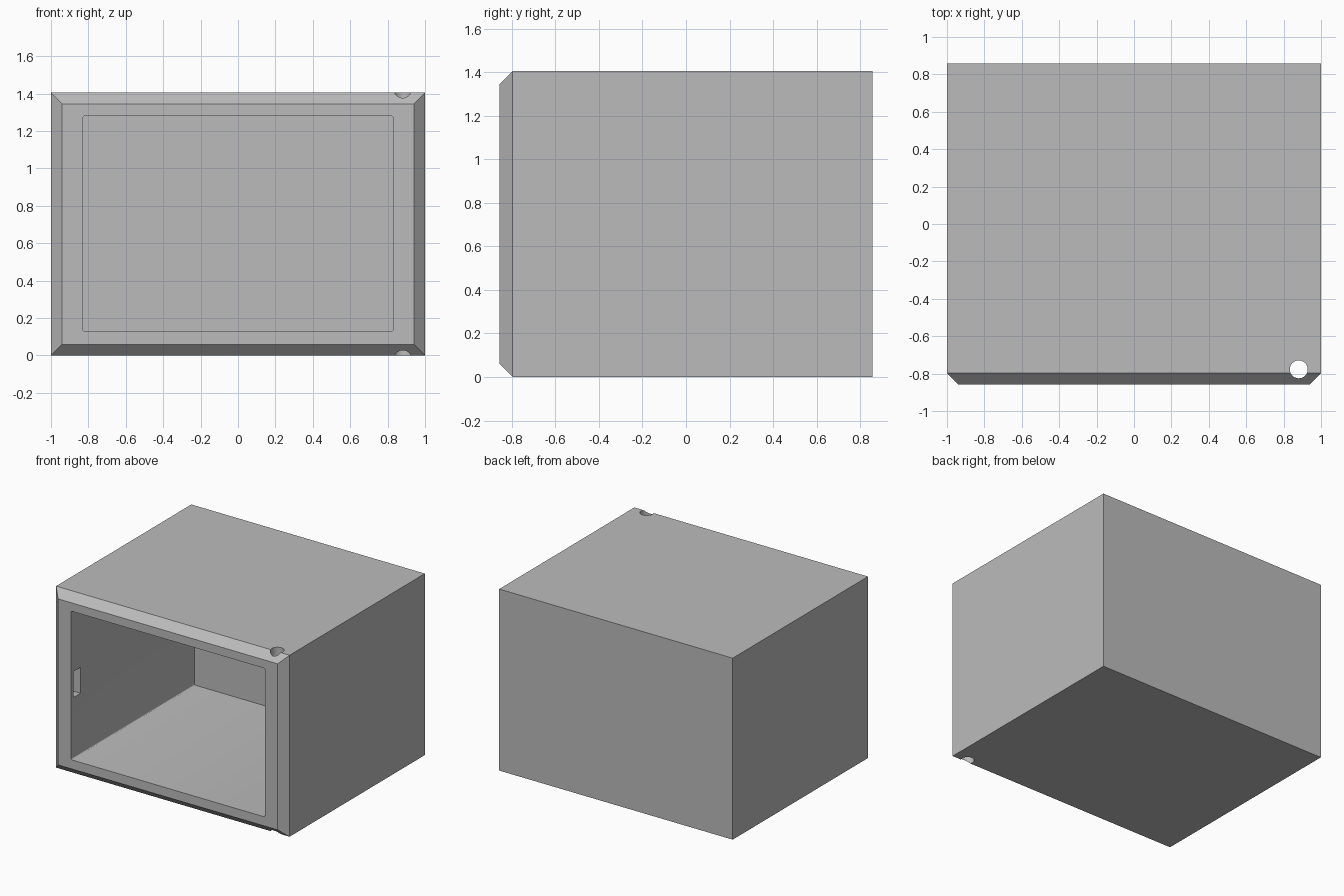
import bpy, bmesh
from mathutils import Matrix

if "Cube" in bpy.data.objects:
    bpy.data.objects.remove(bpy.data.objects["Cube"])

W, D, H = 1.0, 0.857, 1.405   # half width, half depth, height
CH = 0.06                     # front chamfer

grey = bpy.data.materials.new("plain_grey")
grey.diffuse_color = (0.5, 0.5, 0.5, 1)
grey.use_nodes = True
grey.node_tree.nodes["Principled BSDF"].inputs["Base Color"].default_value = grey.diffuse_color


def to_object(name, bm):
    bmesh.ops.recalc_face_normals(bm, faces=bm.faces)
    mesh = bpy.data.meshes.new(name)
    bm.to_mesh(mesh)
    bm.free()
    mesh.materials.append(grey)
    obj = bpy.data.objects.new(name, mesh)
    bpy.context.collection.objects.link(obj)
    return obj


def box(name, x0, x1, y0, y1, z0, z1, round_y=0):
    bm = bmesh.new()
    bmesh.ops.create_cube(bm, size=1)
    for v in bm.verts:
        v.co = ((x0, x1)[v.co.x > 0], (y0, y1)[v.co.y > 0], (z0, z1)[v.co.z > 0])
    if round_y:
        edges = [e for e in bm.edges if abs(e.verts[0].co.y - e.verts[1].co.y) > 0.01]
        bmesh.ops.bevel(bm, geom=edges, offset=round_y, segments=3, profile=0.5, affect='EDGES')
    return to_object(name, bm)


# Cabinet shell: rectangular rings from the chamfered front to the back
bm = bmesh.new()
rings = []
for y, inset in ((-D, CH), (-D + CH, 0), (D, 0)):
    x, lo, hi = W - inset, inset, H - inset
    rings.append([bm.verts.new(p) for p in ((-x, y, lo), (x, y, lo), (x, y, hi), (-x, y, hi))])
bm.faces.new(rings[0])
bm.faces.new(rings[-1])
for a, b in zip(rings, rings[1:]):
    for i in range(4):
        j = (i + 1) % 4
        bm.faces.new((a[i], a[j], b[j], b[i]))
cabinet = to_object("cabinet", bm)

# Main compartment and latch slot in the left inner wall
cavity = box("cavity_cutter", -0.83, 0.83, -1.0, 0.655, 0.13, 1.28, round_y=0.01)
slot = box("latch_slot_cutter", -0.92, -0.78, -0.827, -0.742, 0.6, 0.8)

# Vertical hinge pin hole through the front right corner
bm = bmesh.new()
bmesh.ops.create_cone(bm, cap_ends=True, segments=32, radius1=0.048, radius2=0.048,
                      depth=2, matrix=Matrix.Translation((0.881, -0.777, H / 2)))
for f in bm.faces:
    f.smooth = len(f.verts) == 4
pin = to_object("hinge_hole_cutter", bm)

for cutter in (cavity, slot, pin):
    mod = cabinet.modifiers.new(cutter.name, 'BOOLEAN')
    mod.operation = 'DIFFERENCE'
    mod.solver = 'EXACT'
    mod.object = cutter

# Apply the cuts and remove the cutters
bpy.context.view_layer.objects.active = cabinet
cabinet.select_set(True)
for mod in list(cabinet.modifiers):
    bpy.ops.object.modifier_apply(modifier=mod.name)
for cutter in (cavity, slot, pin):
    bpy.data.objects.remove(cutter)
bpy.ops.object.shade_smooth_by_angle()
